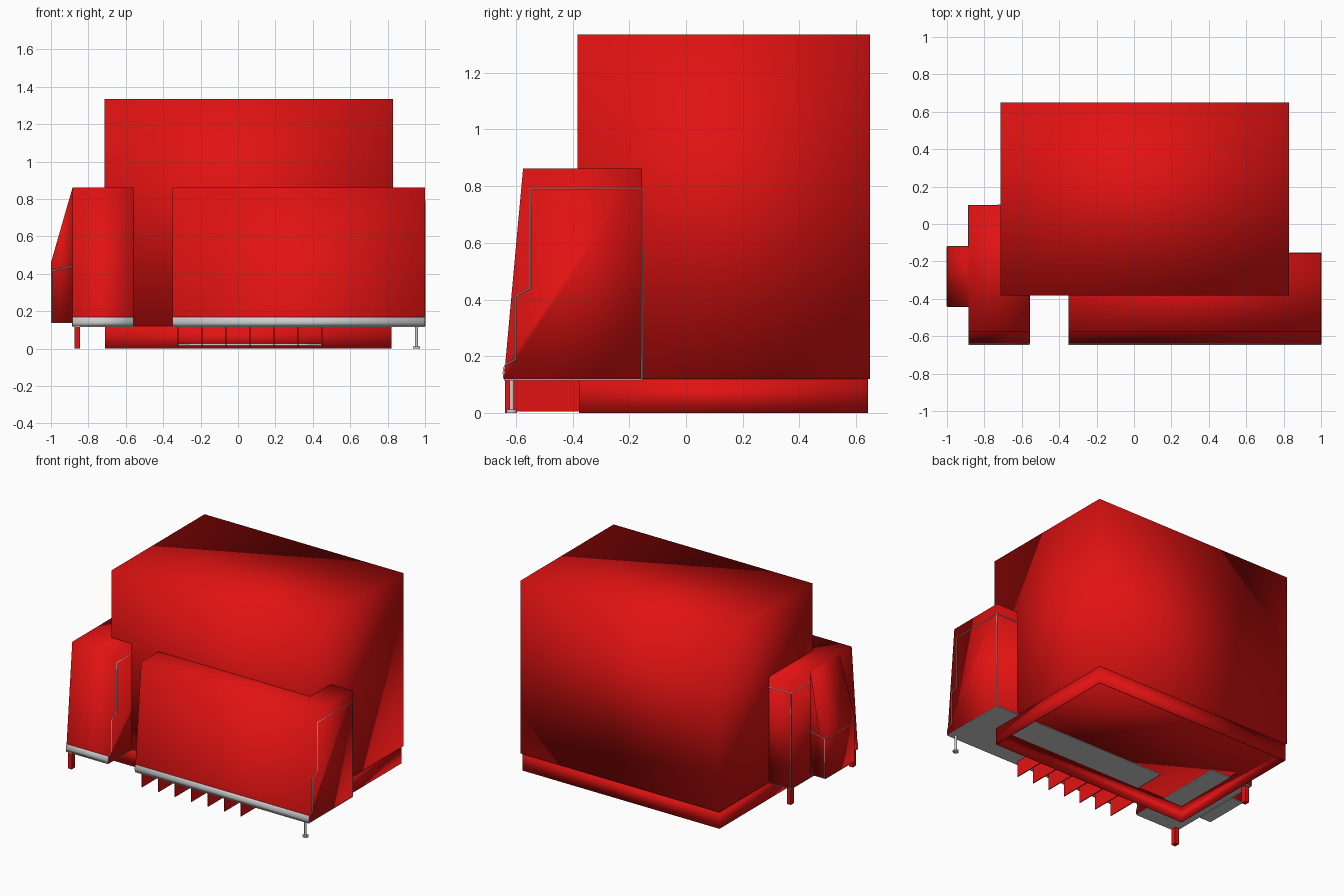
import bpy
import bmesh

cube = bpy.data.objects.get("Cube")
if cube:
    bpy.data.objects.remove(cube, do_unlink=True)


def material(name, rgb):
    m = bpy.data.materials.new(name)
    m.use_nodes = True
    m.diffuse_color = (*rgb, 1)
    m.node_tree.nodes["Principled BSDF"].inputs["Base Color"].default_value = (*rgb, 1)
    return m


RED = material("red", (0.75, 0.006, 0.006))
GREY = material("light_grey", (0.62, 0.62, 0.62))
FLOOR = 0.12


def finish(name, bm, mat, smooth):
    bmesh.ops.recalc_face_normals(bm, faces=bm.faces[:])
    mesh = bpy.data.meshes.new(name)
    bm.to_mesh(mesh)
    bm.free()
    mesh.materials.append(mat)
    for p in mesh.polygons:
        p.use_smooth = smooth
    ob = bpy.data.objects.new(name, mesh)
    bpy.context.collection.objects.link(ob)
    return ob


def prism(name, profile, axis, lo, hi, mat, smooth=False):
    """Extrude a 2D profile (other coordinate, z) along x or y."""
    bm = bmesh.new()

    def ring(t):
        return [bm.verts.new((t, a, z) if axis == "x" else (a, t, z)) for a, z in profile]
    r0, r1 = ring(lo), ring(hi)
    bm.faces.new(r0)
    bm.faces.new(r1)
    for i in range(len(profile)):
        j = (i + 1) % len(profile)
        bm.faces.new((r0[i], r0[j], r1[j], r1[i]))
    return finish(name, bm, mat, smooth)


def box(name, x0, x1, y0, y1, z0, z1, mat, smooth=False):
    return prism(name, [(y0, z0), (y1, z0), (y1, z1), (y0, z1)], "x", x0, x1, mat, smooth)


def seam(name, points):
    curve = bpy.data.curves.new(name, "CURVE")
    curve.dimensions = "3D"
    curve.bevel_depth = 0.003
    curve.bevel_resolution = 0
    line = curve.splines.new("POLY")
    line.points.add(len(points) - 1)
    for p, co in zip(line.points, points):
        p.co = (*co, 1)
    curve.materials.append(GREY)
    bpy.context.collection.objects.link(bpy.data.objects.new(name, curve))


def cylinder(name, x, y, z0, z1, r, mat):
    bpy.ops.mesh.primitive_cylinder_add(vertices=16, radius=r, depth=z1 - z0,
                                        location=(x, y, (z0 + z1) / 2))
    ob = bpy.context.object
    ob.name = name
    ob.data.materials.append(mat)
    bpy.ops.object.shade_smooth_by_angle()


# Main block, softly shaded across its corners
box("main_block", -0.715, 0.83, -0.382, 0.65, FLOOR, 1.335, RED, True)

# Hollow skirt under the main block
skirt = box("base_skirt", -0.71, 0.822, -0.378, 0.642, 0, FLOOR, RED, True)
bm = bmesh.new()
bm.from_mesh(skirt.data)
bmesh.ops.delete(bm, geom=[f for f in bm.faces if abs(f.normal.z) > 0.9], context="FACES_ONLY")
bm.to_mesh(skirt.data)
bm.free()
skirt.modifiers.new("wall", "SOLIDIFY").thickness = 0.006

# Front bays with leaning fronts, grey floors and bottom trims
for side, x0, x1, back in (("left", -0.35, 1.0, -0.155), ("right", -0.885, -0.56, 0.1)):
    profile = [(back, FLOOR), (-0.643, FLOOR), (-0.638, 0.17), (-0.575, 0.862), (back, 0.862)]
    prism(side + "_bay", profile, "x", x0, x1, RED, True)
    box(side + "_bay_floor", x0, x1, -0.643, back, 0.115, 0.121, GREY)
    prism(side + "_trim", [(-0.635, 0.122), (-0.645, 0.122), (-0.647, 0.14),
                           (-0.645, 0.16), (-0.635, 0.172)], "x", x0, x1, GREY, True)

# Panel seams on the bay ends
step = [(-0.64, 0.168), (-0.602, 0.188), (-0.602, 0.41), (-0.55, 0.44), (-0.55, 0.79)]
for name, x in (("left_end_seam", 1.0), ("right_inner_seam", -0.56)):
    seam(name, [(x, y, z) for y, z in step + [(-0.155, 0.79), (-0.155, FLOOR)]])
seam("left_back_seam", [(1.0, -0.155, 0.79), (0.83, -0.155, 0.79)])
seam("right_back_seam", [(-0.715, 0.1, 0.79), (-0.885, 0.1, 0.79), (-0.885, -0.12, 0.79)])
seam("right_corner_seam", [(-0.885, 0.1, 0.79), (-0.885, 0.1, FLOOR)])

# Sloping side pod with its lower panel seam
prism("side_pod", [(-0.88, 0.14), (-1.0, 0.14), (-1.0, 0.46), (-0.885, 0.86), (-0.88, 0.86)],
      "y", -0.44, -0.12, RED, True)
box("side_pod_floor", -1.0, -0.88, -0.44, -0.12, 0.136, 0.141, GREY)
for name, y in (("pod_front_seam", -0.44), ("pod_back_seam", -0.12)):
    seam(name, [(-0.885, y, 0.44), (-0.995, y, 0.415), (-0.995, y, 0.14)])
seam("pod_side_seam", [(-0.999, -0.44, 0.415), (-0.999, -0.12, 0.415)])

# Row of fins below the long bay, tied by a thin bar
for i in range(7):
    x = -0.32 + i * 0.128
    box(f"fin_{i + 1}", x - 0.003, x + 0.003, -0.61, -0.378, 0.005, FLOOR, RED)
box("fin_bar", -0.32, 0.448, -0.386, -0.38, 0.016, 0.024, GREY)

# Legs
for name, y in (("front_leg", -0.62), ("back_leg", 0.07)):
    box(name, -0.875, -0.845, y - 0.018, y + 0.018, 0, FLOOR, RED)
cylinder("metal_leg", 0.955, -0.615, 0, FLOOR, 0.008, GREY)
cylinder("metal_leg_foot", 0.955, -0.615, 0, 0.012, 0.019, GREY)
